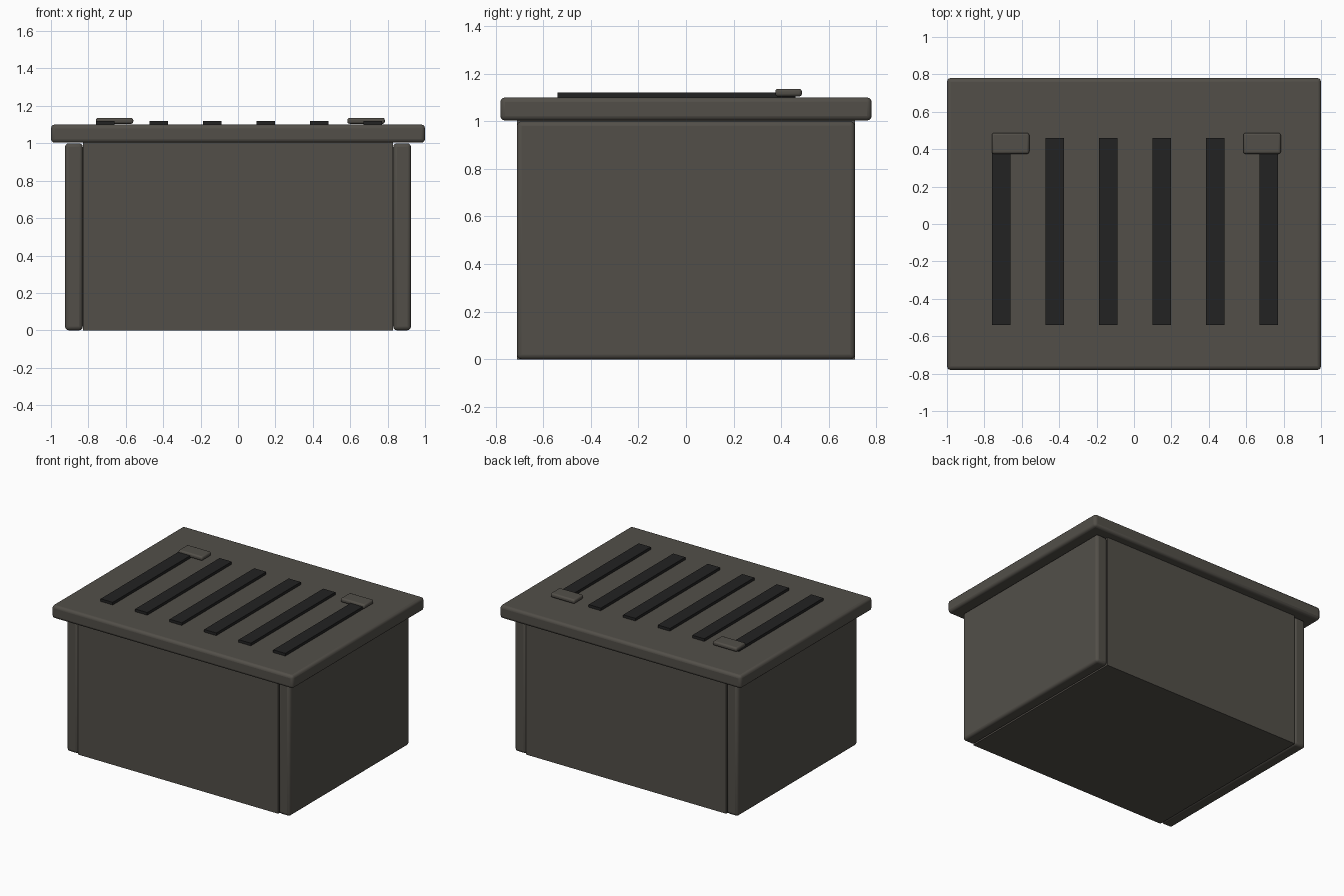
import bpy

cube = bpy.data.objects.get("Cube")
if cube:
    bpy.data.objects.remove(cube, do_unlink=True)


def material(name, rgb):
    m = bpy.data.materials.new(name)
    m.use_nodes = True
    color = (*rgb, 1)
    m.diffuse_color = color
    m.node_tree.nodes["Principled BSDF"].inputs["Base Color"].default_value = color
    return m


def box(name, low, high, mat, bevel=0):
    center = [(a + b) / 2 for a, b in zip(low, high)]
    size = [b - a for a, b in zip(low, high)]
    bpy.ops.mesh.primitive_cube_add(size=1, location=center)
    ob = bpy.context.object
    ob.name = name
    ob.scale = size
    bpy.ops.object.transform_apply(location=False, rotation=False, scale=True)
    ob.data.materials.append(mat)
    if bevel:
        mod = ob.modifiers.new("Rounded edges", 'BEVEL')
        mod.width = bevel
        mod.segments = 3
        bpy.ops.object.shade_smooth_by_angle()
    return ob


grey = material("warm grey", (0.085, 0.078, 0.066))
black = material("soft black", (0.016, 0.016, 0.016))

# Body with a rounded panel on each side
box("body", (-0.83, -0.71, 0), (0.83, 0.71, 1.005), grey)
for side, x in (("right", -0.925), ("left", 0.83)):
    box(side + "_side_panel", (x, -0.71, 0), (x + 0.095, 0.71, 1.0), grey, 0.02)

# Overhanging lid
box("lid", (-1, -0.78, 1.003), (1, 0.78, 1.1), grey, 0.02)

# Raised slats along the lid
for i in range(6):
    x = -0.71 + i * 0.286
    box(f"slat_{i + 1}", (x - 0.05, -0.54, 1.1), (x + 0.05, 0.46, 1.12), black)

# Hinge tabs over the rear ends of the outer slats
for side, x in (("right", -0.76), ("left", 0.585)):
    box(side + "_hinge_tab", (x, 0.375, 1.104), (x + 0.2, 0.487, 1.136), grey, 0.012)
